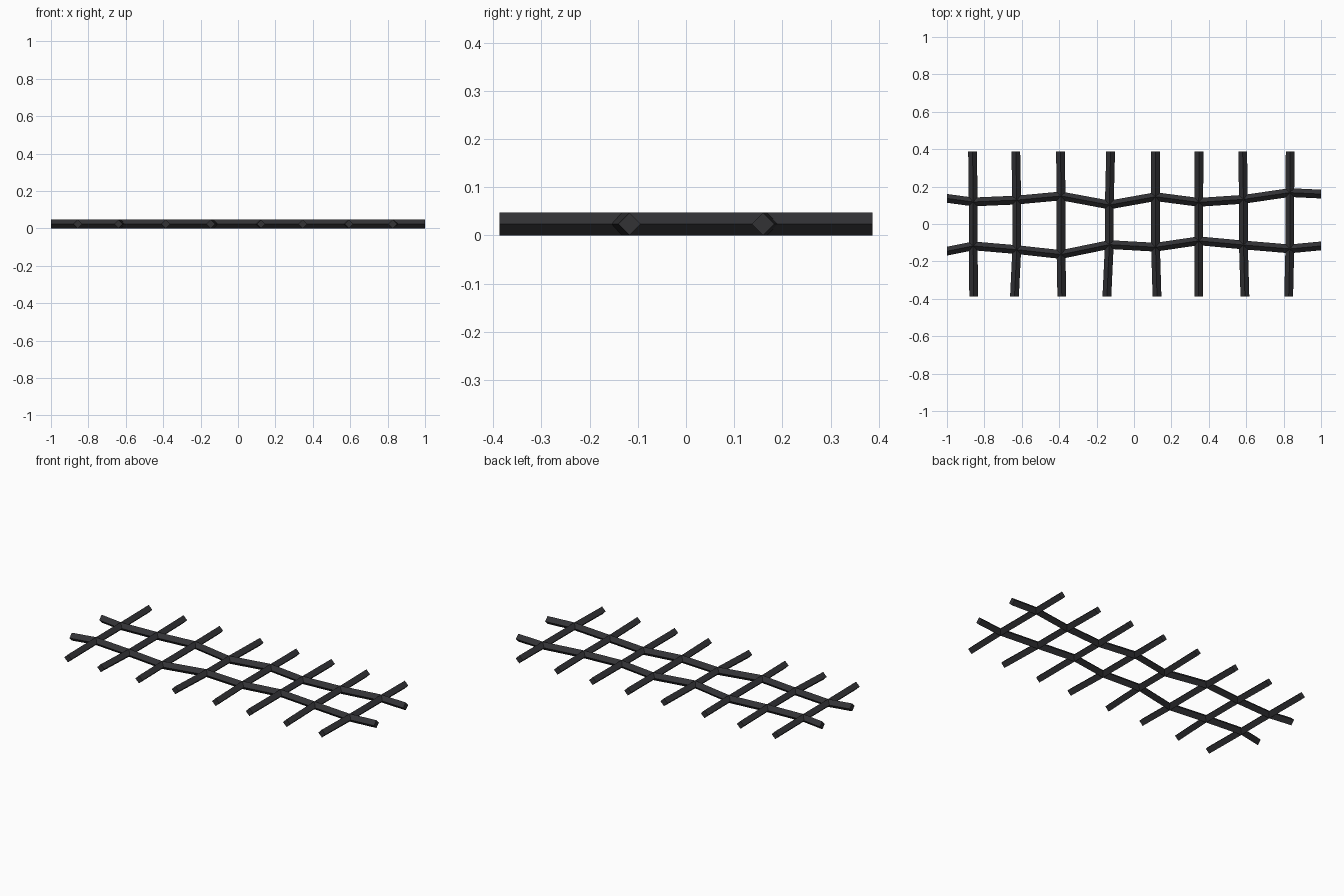
import bpy
import bmesh
from mathutils import Vector

if "Cube" in bpy.data.objects:
    bpy.data.objects.remove(bpy.data.objects["Cube"], do_unlink=True)

R = 0.0235       # half diagonal of the square bar stock
BAR_END = 0.387  # half length of the cross bars


def material(name, colour):
    mat = bpy.data.materials.new(name)
    mat.use_nodes = True
    mat.diffuse_color = colour
    bsdf = mat.node_tree.nodes["Principled BSDF"]
    bsdf.inputs["Base Color"].default_value = colour
    bsdf.inputs["Roughness"].default_value = 0.7
    return mat


def diamond_bar(name, path, side, mat):
    """Sweep a diamond section along a bent path lying at bar mid height."""
    bm = bmesh.new()
    offsets = [side * R, Vector((0, 0, R)), -side * R, Vector((0, 0, -R))]
    rings = [[bm.verts.new(Vector((x, y, R)) + o) for o in offsets] for x, y in path]
    for a, b in zip(rings, rings[1:]):
        for i in range(4):
            j = (i + 1) % 4
            bm.faces.new((a[i], a[j], b[j], b[i]))
    bm.faces.new(rings[0])
    bm.faces.new(rings[-1])
    bmesh.ops.recalc_face_normals(bm, faces=bm.faces)
    mesh = bpy.data.meshes.new(name)
    bm.to_mesh(mesh)
    bm.free()
    mesh.materials.append(mat)
    obj = bpy.data.objects.new(name, mesh)
    bpy.context.collection.objects.link(obj)
    return obj


iron = material("dark iron", (0.032, 0.032, 0.036, 1))

# Crossing points: bar x, rear rail y, front rail y
stations = [-1, -0.86, -0.627, -0.39, -0.132, 0.115, 0.346, 0.585, 0.833, 1]
rear = [0.137, 0.118, 0.128, 0.15, 0.102, 0.146, 0.116, 0.132, 0.168, 0.16]
front = [-0.145, -0.117, -0.137, -0.163, -0.11, -0.124, -0.09, -0.112, -0.133, -0.117]

# Long bent rails
diamond_bar("rear_rail", list(zip(stations, rear)), Vector((0, 1, 0)), iron)
diamond_bar("front_rail", list(zip(stations, front)), Vector((0, 1, 0)), iron)

# Cross bars, with the sideways drift of the rear and front tips
drift = [(-0.003, 0.003), (-0.005, -0.012), (-0.003, 0.004), (0.007, -0.013),
         (0, 0.008), (0.002, 0), (-0.004, 0.008), (0.002, -0.006)]
for i, (rear_dx, front_dx) in enumerate(drift, 1):
    x = stations[i]
    path = [(x + front_dx, -BAR_END), (x, front[i]), (x, rear[i]), (x + rear_dx, BAR_END)]
    diamond_bar(f"cross_bar_{i}", path, Vector((1, 0, 0)), iron)
